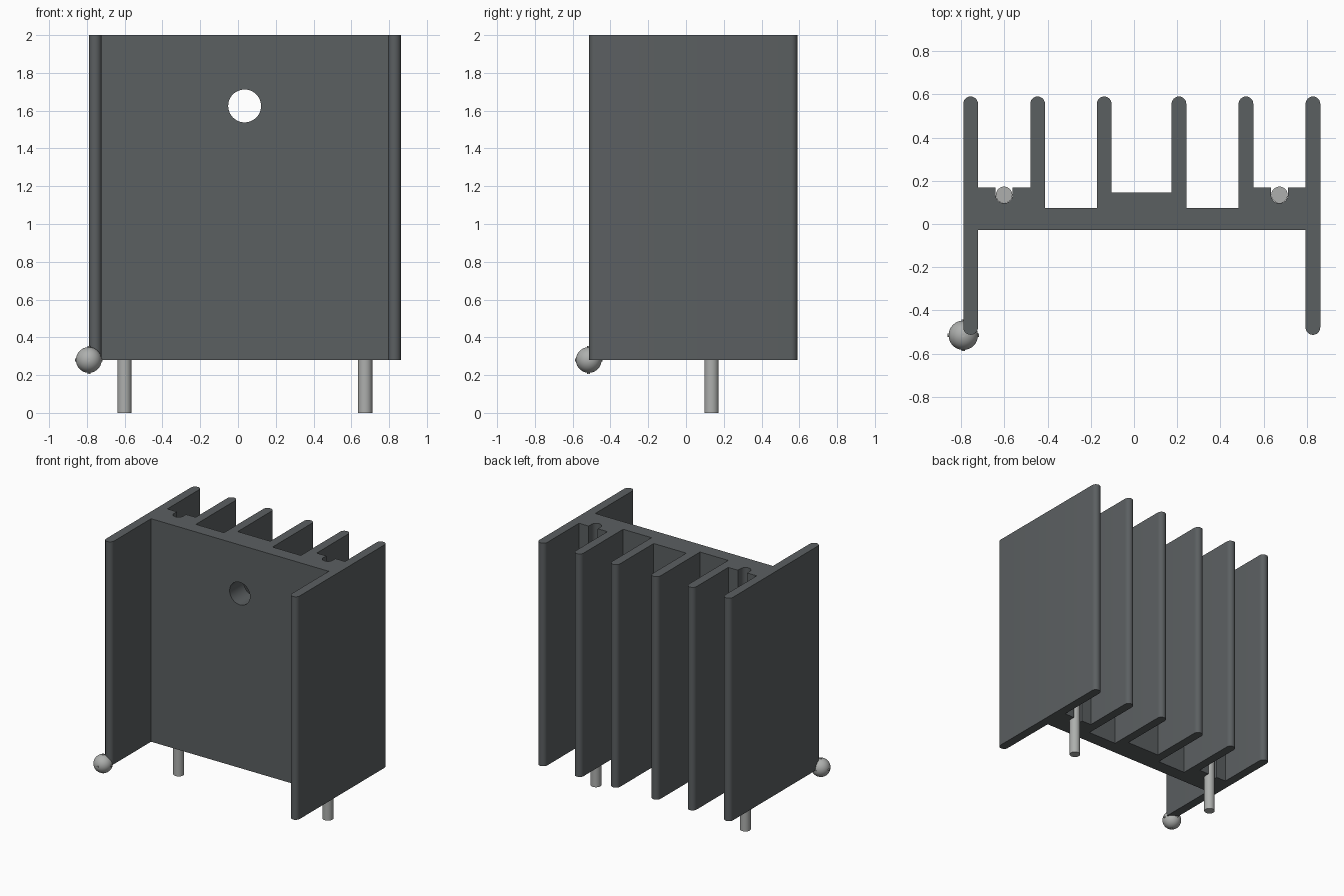
import bpy, bmesh, math
from mathutils import Matrix

old = bpy.data.objects.get("Cube")
if old:
    bpy.data.objects.remove(old, do_unlink=True)


def material(name, rgb):
    m = bpy.data.materials.new(name)
    m.use_nodes = True
    m.diffuse_color = (*rgb, 1)
    m.node_tree.nodes["Principled BSDF"].inputs["Base Color"].default_value = (*rgb, 1)
    return m


DARK = material("dark anodised grey", (0.105, 0.115, 0.12))
METAL = material("light metal grey", (0.42, 0.43, 0.42))


def finish(name, bm, mat):
    bmesh.ops.recalc_face_normals(bm, faces=bm.faces)
    mesh = bpy.data.meshes.new(name)
    bm.to_mesh(mesh)
    bm.free()
    mesh.materials.append(mat)
    ob = bpy.data.objects.new(name, mesh)
    bpy.context.collection.objects.link(ob)
    return ob


def smooth(ob):
    bpy.ops.object.select_all(action='DESELECT')
    ob.select_set(True)
    bpy.context.view_layer.objects.active = ob
    bpy.ops.object.shade_smooth_by_angle(angle=math.radians(35))


def arc(cx, cy, r, a0, a1, n=12):
    return [(cx + r * math.cos(a0 + (a1 - a0) * i / n),
             cy + r * math.sin(a0 + (a1 - a0) * i / n)) for i in range(n + 1)]


def cylinder(bm, r, length, matrix, seg=32):
    bmesh.ops.create_cone(bm, cap_ends=True, segments=seg, radius1=r, radius2=r,
                          depth=length, matrix=matrix)


# Heat sink section: web, two outer walls and four inner fins, rounded tips
Z0, Z1 = 0.28, 2.0
R = 0.034
FRONT, BACK, WEB = -0.513, 0.59, -0.028
FINS = [0.828, 0.518, 0.208, -0.138, -0.446, -0.756]
FLOORS = [0.17, 0.075, 0.145, 0.075, 0.17]
SLOT_R, SLOT_Y = 0.039, 0.135

pts = [(FINS[-1] + R, WEB), (FINS[0] - R, WEB)]
pts += arc(FINS[0], FRONT + R, R, math.pi, 2 * math.pi)
pin_x = []
for i, x in enumerate(FINS):
    pts += arc(x, BACK - R, R, 0, math.pi)
    if i < len(FLOORS):
        xa, xb, y = x - R, FINS[i + 1] + R, FLOORS[i]
        pts.append((xa, y))
        if i in (0, len(FLOORS) - 1):      # pin channel in the end gaps
            cx = (xa + xb) / 2
            pin_x.append(cx)
            pts.append((cx + SLOT_R, y))
            pts += arc(cx, SLOT_Y, SLOT_R, 0, -math.pi, 16)
            pts.append((cx - SLOT_R, y))
        pts.append((xb, y))
pts += arc(FINS[-1], FRONT + R, R, math.pi, 2 * math.pi)

bm = bmesh.new()
face = bm.faces.new([bm.verts.new((x, y, Z0)) for x, y in pts])
ext = bmesh.ops.extrude_face_region(bm, geom=[face])
bmesh.ops.translate(bm, vec=(0, 0, Z1 - Z0),
                    verts=[v for v in ext["geom"] if isinstance(v, bmesh.types.BMVert)])
sink = finish("heat_sink_body", bm, DARK)

# Round mounting hole through the web
bm = bmesh.new()
cylinder(bm, 0.087, 0.4, Matrix.Translation((0.035, 0.06, 1.625))
         @ Matrix.Rotation(math.pi / 2, 4, 'X'), 48)
cutter = finish("hole_cutter", bm, DARK)
cutter.hide_render = True
mod = sink.modifiers.new("mounting_hole", 'BOOLEAN')
mod.operation = 'DIFFERENCE'
mod.solver = 'EXACT'
mod.object = cutter
bpy.context.view_layer.objects.active = sink
bpy.ops.object.modifier_apply(modifier=mod.name)
bpy.data.objects.remove(cutter, do_unlink=True)
smooth(sink)

# Solder pins in the channels
PIN_TOP = 0.56
for name, x in zip(("left_pin", "right_pin"), pin_x):
    bm = bmesh.new()
    cylinder(bm, 0.038, PIN_TOP, Matrix.Translation((x, SLOT_Y, PIN_TOP / 2)))
    smooth(finish(name, bm, METAL))

# Corner ball with small nubs along each axis
centre = Matrix.Translation((-0.79, -0.515, 0.28))
bm = bmesh.new()
bmesh.ops.create_uvsphere(bm, u_segments=32, v_segments=20, radius=0.068, matrix=centre)
smooth(finish("corner_ball", bm, METAL))
bm = bmesh.new()
for axis in ('X', 'Y', 'Z'):
    turn = Matrix() if axis == 'Z' else Matrix.Rotation(
        math.pi / 2, 4, 'Y' if axis == 'X' else 'X')
    cylinder(bm, 0.008, 0.146, centre @ turn, 12)
smooth(finish("ball_nubs", bm, METAL))
